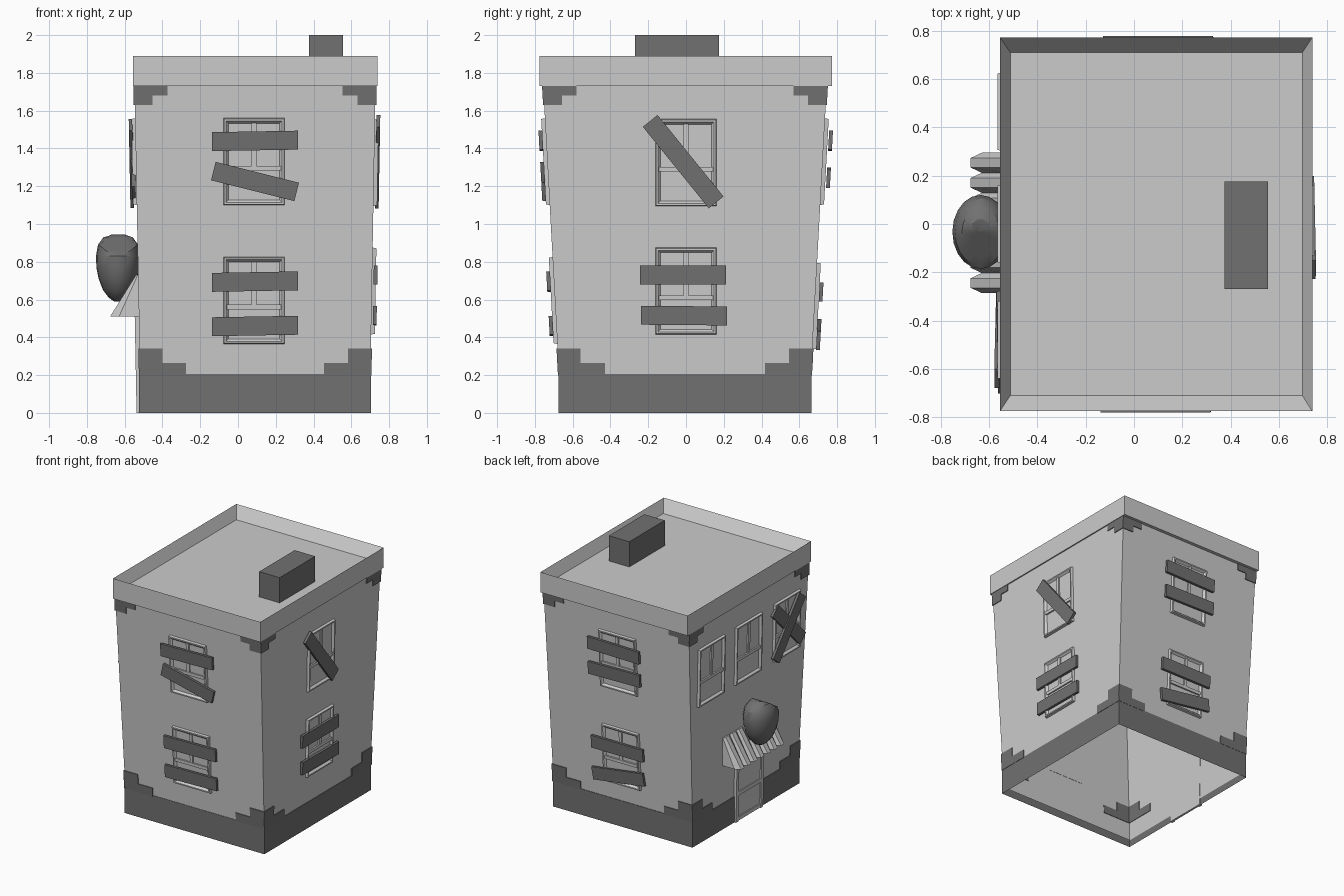
import bpy, bmesh, math

if "Cube" in bpy.data.objects:
    bpy.data.objects.remove(bpy.data.objects["Cube"])

# Walls lean outward as they rise: each face maps (u, z, outward offset) to space
FACES = {
    'front': lambda u, z, d: (u, -0.661 - 0.055 * z - d, z),
    'back':  lambda u, z, d: (u, 0.65 + 0.055 * z + d, z),
    'right': lambda u, z, d: (0.697 + 0.018 * z + d, u, z),
    'left':  lambda u, z, d: (-0.515 - 0.019 * z - d, u, z),
}


def grey(name, v):
    m = bpy.data.materials.new(name)
    m.diffuse_color = (v, v, v, 1)
    m.use_nodes = True
    m.node_tree.nodes["Principled BSDF"].inputs["Base Color"].default_value = m.diffuse_color
    return m


MID, DARK = grey('mid_grey', 0.56), grey('dark_grey', 0.165)


def finish(name, bm, mat=MID):
    bmesh.ops.remove_doubles(bm, verts=bm.verts, dist=1e-5)
    bmesh.ops.recalc_face_normals(bm, faces=bm.faces)
    me = bpy.data.meshes.new(name)
    bm.to_mesh(me)
    bm.free()
    me.materials.append(mat)
    ob = bpy.data.objects.new(name, me)
    bpy.context.collection.objects.link(ob)
    return ob


def loft(bm, loops, first=True, last=True):
    rings = [[bm.verts.new(p) for p in lp] for lp in loops]
    n = len(rings[0])
    for a, b in zip(rings, rings[1:]):
        for i in range(n):
            j = (i + 1) % n
            bm.faces.new((a[i], a[j], b[j], b[i]))
    if first:
        bm.faces.new(rings[0][::-1])
    if last:
        bm.faces.new(rings[-1])


def rect(x0, x1, y0, y1, z):
    return [(x0, y0, z), (x1, y0, z), (x1, y1, z), (x0, y1, z)]


def wall_ring(z):
    return rect(FACES['left'](0, z, 0)[0], FACES['right'](0, z, 0)[0],
                FACES['front'](0, z, 0)[1], FACES['back'](0, z, 0)[1], z)


def slab(bm, face, u, z, w, h, d0, d1, deg=0):
    """Box lying on a wall, centred on (u, z), turned by deg in the wall plane."""
    c, s = math.cos(math.radians(deg)), math.sin(math.radians(deg))
    corners = [(-w / 2, -h / 2), (w / 2, -h / 2), (w / 2, h / 2), (-w / 2, h / 2)]
    loft(bm, [[FACES[face](u + a * c - b * s, z + a * s + b * c, d) for a, b in corners]
              for d in (d0, d1)])


# Walls, open below
bm = bmesh.new()
loft(bm, [wall_ring(0.05), wall_ring(1.73)], False, False)
finish('walls', bm)

# Base band
bm = bmesh.new()
out = (-0.523, 0.704, -0.675, 0.665)
loft(bm, [rect(*out, 0), rect(*out, 0.205), wall_ring(0.205)], False, False)
finish('base_band', bm, DARK)

# Cornice with sunken roof
bm = bmesh.new()
rim = (-0.555, 0.738, -0.775, 0.772)
loft(bm, [wall_ring(1.73), rect(*rim, 1.73), rect(*rim, 1.89),
          rect(-0.512, 0.697, -0.71, 0.71, 1.80)], False, True)
finish('cornice_roof', bm)

# Chimney
bm = bmesh.new()
loft(bm, [rect(0.375, 0.555, -0.27, 0.175, z) for z in (1.80, 2.0)])
finish('chimney', bm, DARK)

# Stepped corner blocks, low and high on every corner
bm = bmesh.new()
for face in FACES:
    for z, h, w in ((0.232, 0.066, 0.25), (0.302, 0.076, 0.125),
                    (1.705, 0.05, 0.18), (1.655, 0.05, 0.1)):
        ring = wall_ring(z)
        k = 0 if face in ('front', 'back') else 1
        lo, hi = ring[0][k] - 0.005, ring[2][k] + 0.005
        slab(bm, face, lo + w / 2, z, w, h, -0.004, 0.006)
        slab(bm, face, hi - w / 2, z, w, h, -0.004, 0.006)
finish('corner_blocks', bm, DARK)


# Windows: pane, bevelled frame, transom and upper mullion
def window(face, u, z, w=0.325, h=0.46):
    bm = bmesh.new()
    slab(bm, face, u, z, w - 0.02, h - 0.02, -0.002, 0.004)

    def ring(inset, d):
        a, b = w / 2 - inset, h / 2 - inset
        return [FACES[face](u + i * a, z + j * b, d)
                for i, j in ((-1, -1), (1, -1), (1, 1), (-1, 1))]
    loft(bm, [ring(0, 0), ring(0.004, 0.02), ring(0.014, 0.02), ring(0.028, 0.003)], False, False)
    slab(bm, face, u, z - 0.035, w - 0.04, 0.025, 0.003, 0.016)
    slab(bm, face, u, z + 0.09, 0.025, 0.23, 0.003, 0.014)
    finish(face + '_window', bm)


def plank(face, u, z, deg, length=0.455, d=0.018):
    bm = bmesh.new()
    slab(bm, face, u, z, length, 0.1, d, d + 0.02, deg)
    finish(face + '_plank', bm, DARK)


for f, u, z in (('front', 0.085, 1.33), ('front', 0.085, 0.595),
                ('back', 0.085, 1.33), ('back', 0.085, 0.565),
                ('right', 0, 1.325), ('right', 0, 0.645),
                ('left', 0.465, 1.33), ('left', 0, 1.33), ('left', -0.48, 1.33)):
    window(f, u, z)

for p in (('front', 0.09, 1.44, 1), ('front', 0.09, 1.225, -14),
          ('front', 0.09, 0.695, 1), ('front', 0.09, 0.46, 1),
          ('back', 0.1, 1.44, 1, 0.455, 0.026), ('back', 0.1, 1.245, -1, 0.455, 0.026),
          ('back', 0.1, 0.64, 0, 0.455, 0.02), ('back', 0.1, 0.415, -8, 0.455, 0.02),
          ('right', -0.015, 1.33, -51, 0.555, 0.008),
          ('right', -0.015, 0.73, 0, 0.455, 0.008), ('right', -0.01, 0.515, -0.5, 0.455, 0.008),
          ('left', -0.49, 1.34, 45, 0.5, 0.005), ('left', -0.48, 1.32, -52, 0.52, 0.014)):
    plank(*p)

# Door with frame and mid rail
bm = bmesh.new()
slab(bm, 'left', -0.03, 0.3, 0.32, 0.6, -0.002, 0.012)
for du in (-0.155, 0.155):
    slab(bm, 'left', -0.03 + du, 0.305, 0.03, 0.61, -0.002, 0.022)
for z in (0.02, 0.22, 0.6):
    slab(bm, 'left', -0.03, z, 0.3, 0.03, -0.002, 0.02)
finish('door', bm)

# Fluted awning above the door
N, y_top, step = 7, 0.295, 0.083


def awning_ring(z, groove, ridge):
    pts = [(-0.525, y_top, z)]
    for i in range(N):
        y = y_top - i * step
        pts += [(groove, y, z), (ridge, y - 0.022, z), (ridge, y - 0.061, z)]
    y_end = y_top - N * step
    return pts + [(groove, y_end, z), (-0.525, y_end, z)]


bm = bmesh.new()
loft(bm, [awning_ring(0.51, -0.63, -0.677), awning_ring(0.73, -0.531, -0.54)])
finish('awning', bm)

# Egg-shaped hanging sign, its front half of the crown cut by a slope
bm = bmesh.new()
S = 20
loops = []
for z, r in ((0.59, 0.18), (0.61, 0.42), (0.65, 0.68), (0.71, 0.88), (0.77, 0.98),
             (0.83, 1.0), (0.89, 0.91), (0.93, 0.66), (0.945, 0.35), (0.945, 0.05)):
    pts = [(-0.635 + 0.117 * r * math.cos(math.tau * i / S),
            -0.033 + 0.153 * r * math.sin(math.tau * i / S)) for i in range(S)]
    loops.append([(x, y, min(z, 0.945 + 0.65 * (y + 0.01))) for x, y in pts])
loft(bm, loops)
sign = finish('hanging_sign', bm, DARK)
bpy.context.view_layer.objects.active = sign
sign.select_set(True)
bpy.ops.object.shade_smooth_by_angle(angle=math.radians(30))
